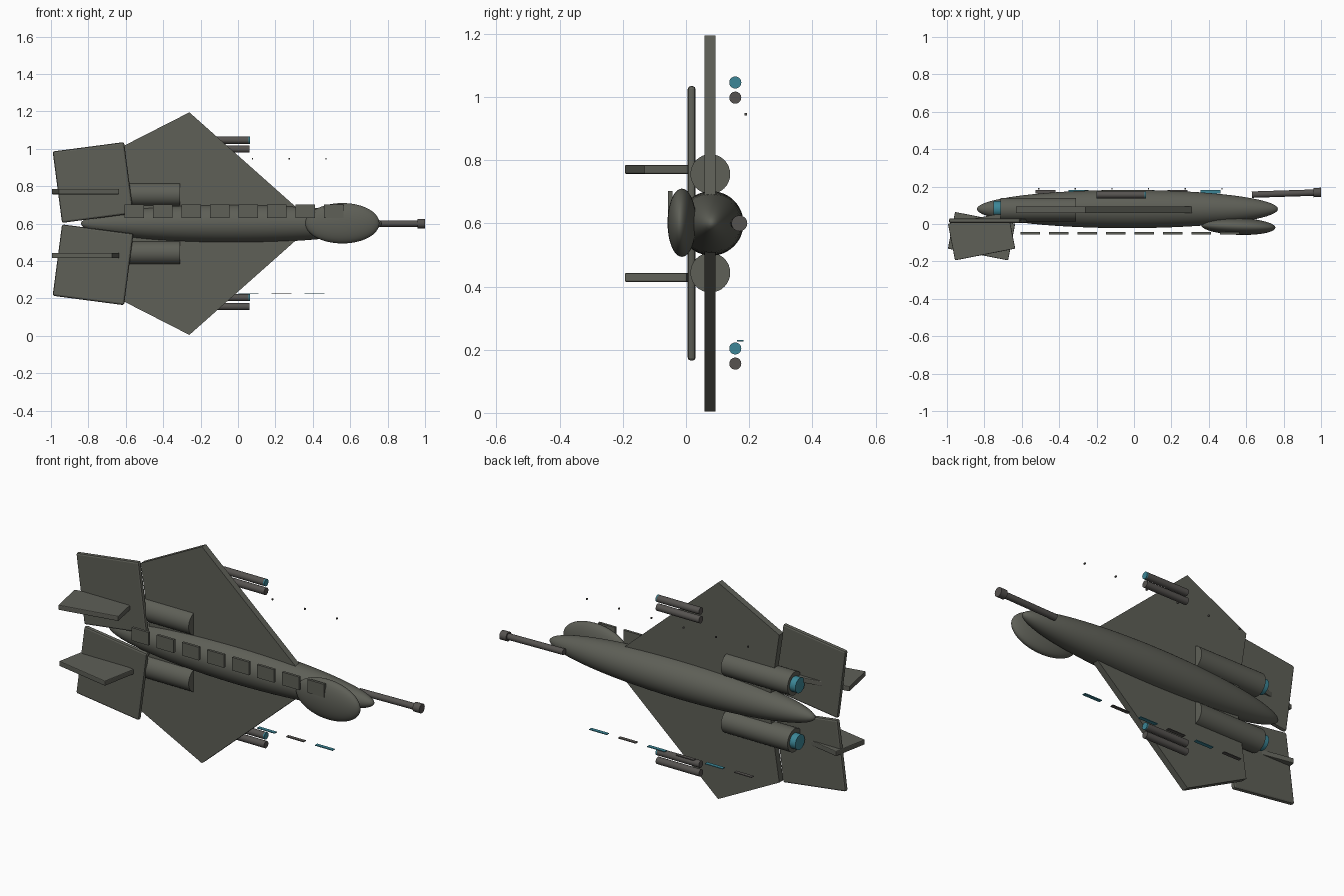
import bpy, bmesh, math
from mathutils import Matrix, Vector

if "Cube" in bpy.data.objects:
    bpy.data.objects.remove(bpy.data.objects["Cube"])


def material(name, rgb):
    m = bpy.data.materials.new(name)
    m.diffuse_color = (*rgb, 1)
    m.use_nodes = True
    m.node_tree.nodes["Principled BSDF"].inputs["Base Color"].default_value = m.diffuse_color
    return m


HULL = material("olive grey hull", (0.112, 0.115, 0.095))
DARK = material("dark warm grey", (0.092, 0.086, 0.080))
TEAL = material("teal glow", (0.045, 0.24, 0.31))
ZC = 0.6          # mirror plane height: the craft lies on its side


def finish(name, bm, mat, smooth=False, bevel=0):
    bmesh.ops.recalc_face_normals(bm, faces=bm.faces[:])
    me = bpy.data.meshes.new(name)
    bm.to_mesh(me)
    bm.free()
    ob = bpy.data.objects.new(name, me)
    bpy.context.collection.objects.link(ob)
    me.materials.append(mat)
    if bevel:
        mod = ob.modifiers.new("bevel", 'BEVEL')
        mod.width, mod.segments = bevel, 2
    if smooth:
        bpy.context.view_layer.objects.active = ob
        ob.select_set(True)
        bpy.ops.object.shade_smooth_by_angle(angle=math.radians(35))
        ob.select_set(False)
    return ob


def box(name, center, size, mat, rot=None, bevel=0):
    bm = bmesh.new()
    m = Matrix.Translation(center) @ (rot or Matrix()) @ Matrix.Diagonal((*size, 1))
    bmesh.ops.create_cube(bm, size=1, matrix=m)
    return finish(name, bm, mat, bevel=bevel)


def ellipsoid(name, center, radii, mat, tilt=0):
    bm = bmesh.new()
    m = (Matrix.Translation(center) @ Matrix.Rotation(tilt, 4, 'Z')
         @ Matrix.Diagonal((*radii, 1)) @ Matrix.Rotation(math.pi / 2, 4, 'Y'))
    bmesh.ops.create_uvsphere(bm, u_segments=48, v_segments=32, radius=1, matrix=m)
    return finish(name, bm, mat, smooth=True)


def tube(name, a, b, r, mat):
    a, b = Vector(a), Vector(b)
    bm = bmesh.new()
    m = Matrix.Translation((a + b) / 2) @ (b - a).to_track_quat('Z', 'Y').to_matrix().to_4x4()
    bmesh.ops.create_cone(bm, cap_ends=True, segments=32, radius1=r, radius2=r,
                          depth=(b - a).length, matrix=m)
    return finish(name, bm, mat, smooth=True)


# Fuselage and canopy
ellipsoid("fuselage", (-0.035, 0.08, ZC), (0.805, 0.102, 0.102), HULL)
ellipsoid("canopy", (0.558, -0.013, 0.602), (0.198, 0.045, 0.108), HULL, math.radians(-2))

# Wing plate, symmetric about the centre line
half = [(-0.26, 0.595), (-0.632, 0.405)]
outline = ([(0.41, 0)] + half + [(-0.57, 0)] + [(x, -z) for x, z in reversed(half)])
bm = bmesh.new()
face = bm.faces.new([bm.verts.new((x, 0.058, ZC + z)) for x, z in outline])
ext = bmesh.ops.extrude_face_region(bm, geom=[face])
bmesh.ops.translate(bm, vec=(0, 0.035, 0),
                    verts=[v for v in ext["geom"] if isinstance(v, bmesh.types.BMVert)])
finish("wing", bm, HULL)

for s, side in ((1, "upper"), (-1, "lower")):
    # Tailplanes and splayed fins
    box(side + "_tailplane", (-0.775, 0.018, ZC + s * 0.22), (0.385, 0.025, 0.385), HULL,
        Matrix.Rotation(math.radians(-7.5 * s), 4, 'Y'), 0.01)
    box(side + "_fin", (-0.815, -0.065, 0.6 + s * 0.171), (0.328, 0.2, 0.028), HULL,
        Matrix.Rotation(math.radians(11 * s), 4, 'Z'), 0.004)
    # Engines with glowing nozzles
    z = ZC + s * 0.156
    tube(side + "_engine", (-0.715, 0.077, z), (-0.31, 0.077, z), 0.063, HULL)
    tube(side + "_nozzle", (-0.75, 0.081, z), (-0.70, 0.081, z), 0.041, TEAL)

# Wing tubes: one of each pair has a teal cap
for pair, z_cap, z_plain in (("upper", 1.046, 0.998), ("lower", 0.204, 0.156)):
    tube(pair + "_capped_tube", (-0.2, 0.156, z_cap), (0.056, 0.156, z_cap), 0.019, DARK)
    tube(pair + "_tube_cap", (0.055, 0.156, z_cap), (0.063, 0.156, z_cap), 0.019, TEAL)
    tube(pair + "_plain_tube", (-0.2, 0.156, z_plain), (0.062, 0.156, z_plain), 0.019, DARK)

# Nose gun
tube("gun_barrel", (0.63, 0.157, ZC), (0.97, 0.168, ZC), 0.017, DARK)
tube("gun_muzzle", (0.96, 0.168, ZC), (1.0, 0.169, ZC), 0.025, DARK)

# Row of spine plates
for i in range(8):
    box(f"spine_plate_{i}", (-0.555 + i * 0.1525, -0.05, 0.666), (0.103, 0.014, 0.072), HULL)

# Floating light strips and small studs
for i in range(6):
    box(f"light_strip_{i}", (0.408 - i * 0.176, 0.172, 0.228), (0.107, 0.02, 0.004),
        DARK if i % 2 else TEAL)
    box(f"stud_{i}", (-0.51 + i * 0.196, 0.189, 0.946), (0.007, 0.008, 0.008), DARK)
